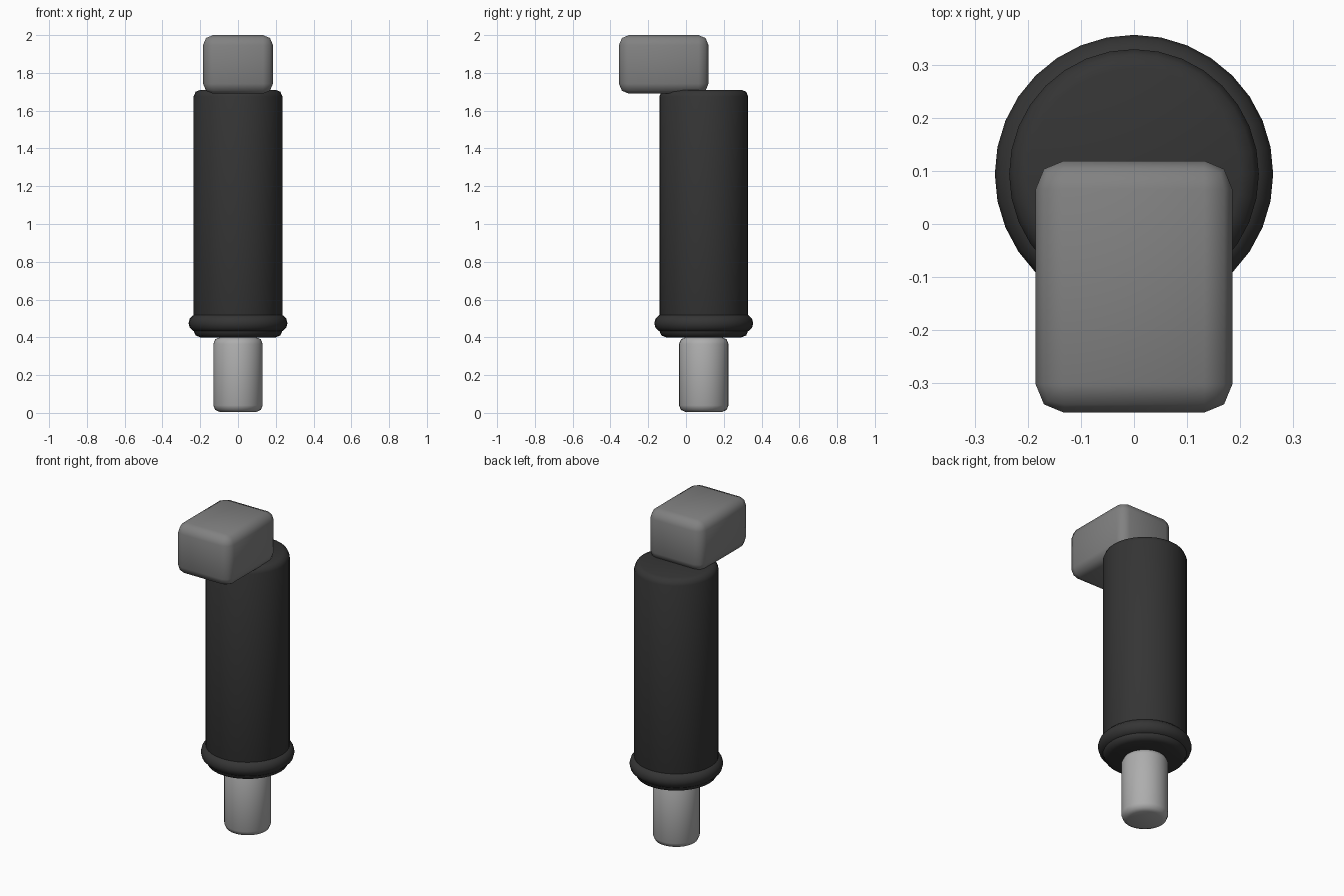
import bpy
import math

cube = bpy.data.objects.get("Cube")
if cube:
    bpy.data.objects.remove(cube, do_unlink=True)

AXIS_Y = 0.094  # shared axis of the round parts


def make_material(name, value):
    mat = bpy.data.materials.new(name)
    mat.use_nodes = True
    colour = (value, value, value, 1)
    mat.diffuse_color = colour
    mat.node_tree.nodes["Principled BSDF"].inputs["Base Color"].default_value = colour
    return mat


def finish(name, mat, bevel=0, segments=2):
    obj = bpy.context.object
    obj.name = name
    obj.data.materials.append(mat)
    if bevel:
        mod = obj.modifiers.new("Rounded edges", "BEVEL")
        mod.width = bevel
        mod.segments = segments
        mod.limit_method = "ANGLE"
        mod.angle_limit = math.radians(40)
        bpy.ops.object.modifier_apply(modifier=mod.name)
    bpy.ops.object.shade_smooth_by_angle(angle=math.radians(50))
    return obj


def cylinder(name, radius, bottom, top, mat, bevel):
    bpy.ops.mesh.primitive_cylinder_add(
        vertices=32, radius=radius, depth=top - bottom,
        location=(0, AXIS_Y, (bottom + top) / 2))
    return finish(name, mat, bevel)


black = make_material("black rubber", 0.035)
grey = make_material("mid grey", 0.22)
silver = make_material("light metal", 0.42)

# Round barrel, collar and protruding pin
cylinder("barrel", 0.235, 0.4, 1.71, black, 0.035)
cylinder("pin", 0.131, 0.005, 0.4, silver, 0.035)
bpy.ops.mesh.primitive_torus_add(
    major_segments=32, minor_segments=12, major_radius=0.214,
    minor_radius=0.048, location=(0, AXIS_Y, 0.475))
finish("collar", black)

# Block overhanging the front of the barrel
bpy.ops.mesh.primitive_cube_add(size=1, location=(0, -0.118, 1.845))
block = bpy.context.object
block.scale = (0.37, 0.474, 0.31)
bpy.ops.object.transform_apply(location=False, rotation=False, scale=True)
finish("top_block", grey, 0.053)
